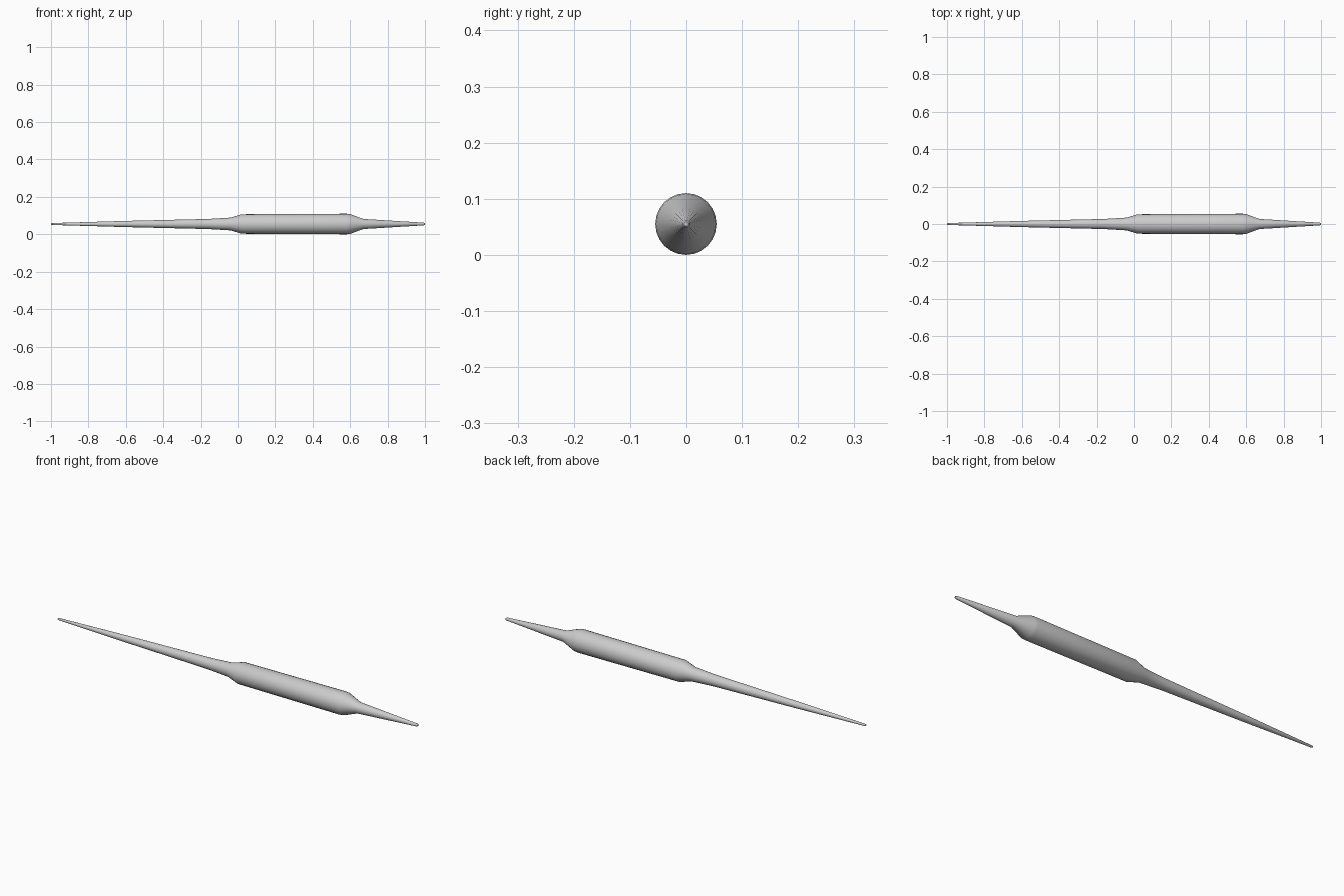
import bpy, bmesh, math

if "Cube" in bpy.data.objects:
    bpy.data.objects.remove(bpy.data.objects["Cube"])

SIDES = 24
R = 0.055
# (x, radius) along the spindle axis
PROFILE = [(-1.0, 0.003), (-0.995, 0.005), (-0.6, 0.0165), (-0.16, 0.027),
           (-0.04, 0.034), (0.02, 0.052), (0.58, 0.055), (0.60, 0.053),
           (0.67, 0.027), (0.995, 0.007), (1.0, 0.004)]


def lathe(name, profile, sides, height):
    bm = bmesh.new()
    rings = []
    for x, r in profile:
        rings.append([bm.verts.new((x, r * math.cos(2 * math.pi * i / sides),
                                    height + r * math.sin(2 * math.pi * i / sides)))
                      for i in range(sides)])
    for a, b in zip(rings, rings[1:]):
        for i in range(sides):
            j = (i + 1) % sides
            bm.faces.new((a[i], a[j], b[j], b[i]))
    # closed tips
    bm.faces.new(rings[0])
    bm.faces.new(rings[-1])
    bmesh.ops.recalc_face_normals(bm, faces=bm.faces)
    mesh = bpy.data.meshes.new(name)
    bm.to_mesh(mesh)
    bm.free()
    obj = bpy.data.objects.new(name, mesh)
    bpy.context.collection.objects.link(obj)
    return obj


# Turned spindle: long taper, thick grip, short taper
spindle = lathe("spindle", PROFILE, SIDES, R)
bpy.context.view_layer.objects.active = spindle
spindle.select_set(True)
bpy.ops.object.shade_smooth_by_angle(angle=math.radians(30))
